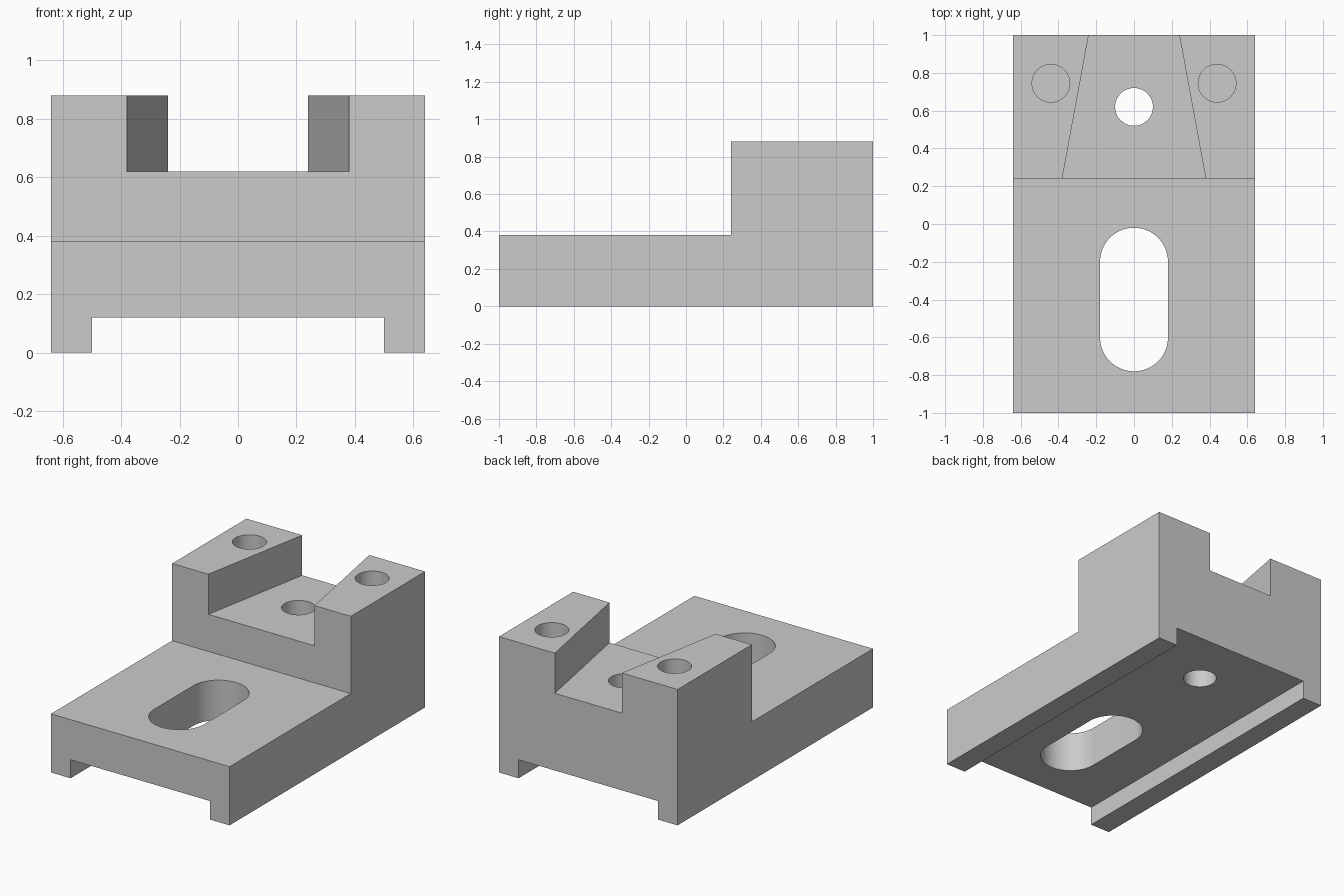
import bpy
import bmesh
import math
from mathutils import Vector

if "Cube" in bpy.data.objects:
    bpy.data.objects.remove(bpy.data.objects["Cube"], do_unlink=True)

steel = bpy.data.materials.new("plain_grey")
steel.use_nodes = True
GREY = (0.6, 0.6, 0.6, 1)
steel.diffuse_color = GREY
steel.node_tree.nodes["Principled BSDF"].inputs["Base Color"].default_value = GREY


def prism(name, outline, direction):
    """Extrude a closed outline into a solid."""
    bm = bmesh.new()
    face = bm.faces.new([bm.verts.new(p) for p in outline])
    extruded = bmesh.ops.extrude_face_region(bm, geom=[face])["geom"]
    verts = [v for v in extruded if isinstance(v, bmesh.types.BMVert)]
    bmesh.ops.translate(bm, verts=verts, vec=Vector(direction))
    bmesh.ops.recalc_face_normals(bm, faces=bm.faces)
    mesh = bpy.data.meshes.new(name)
    bm.to_mesh(mesh)
    bm.free()
    mesh.materials.append(steel)
    obj = bpy.data.objects.new(name, mesh)
    bpy.context.collection.objects.link(obj)
    return obj


def rounded_slot(name, x, y_front, y_back, radius, z0, z1, steps=32):
    """Vertical cutter; a round hole when both centres coincide."""
    points = []
    for y, start in ((y_back, 0), (y_front, math.pi)):
        last = steps if y_front == y_back else steps + 1
        for i in range(last):
            a = start + math.pi * i / steps
            points.append((x + radius * math.cos(a), y + radius * math.sin(a), z0))
    return prism(name, points, (0, 0, z1 - z0))


# Stepped block, extruded from its side profile
HALF = 0.64
side = [(-1, 0), (1, 0), (1, 0.88), (0.24, 0.88), (0.24, 0.38), (-1, 0.38)]
block = prism("stepped_fixture_block", [(-HALF, y, z) for y, z in side], (2 * HALF, 0, 0))

# Channel under the base, and tapered slot between the two upper blocks
channel = [(-0.5, -1.1, -0.1), (0.5, -1.1, -0.1), (0.5, -1.1, 0.12), (-0.5, -1.1, 0.12)]
taper = 0.14 / 0.76
near, far = 0.38 + 0.1 * taper, 0.24 - 0.1 * taper
wedge = [(-near, 0.14, 0.62), (near, 0.14, 0.62), (far, 1.1, 0.62), (-far, 1.1, 0.62)]
cutters = [
    prism("channel_cutter", channel, (0, 2.2, 0)),
    prism("tapered_slot_cutter", wedge, (0, 0, 0.5)),
    rounded_slot("long_slot_cutter", 0, -0.6, -0.2, 0.18, -0.1, 1),
    rounded_slot("centre_hole_cutter", 0, 0.62, 0.62, 0.1, -0.1, 1),
]

# Blind holes in the upper blocks
for sign, label in ((1, "left"), (-1, "right")):
    cutters.append(rounded_slot(label + "_blind_hole_cutter", sign * 0.44, 0.745, 0.745, 0.1, 0.52, 1))

# Carve the block and remove the cutters
bpy.ops.object.select_all(action="DESELECT")
bpy.context.view_layer.objects.active = block
block.select_set(True)
for cutter in cutters:
    cutter.hide_render = True
    cut = block.modifiers.new(cutter.name, "BOOLEAN")
    cut.operation = "DIFFERENCE"
    cut.solver = "EXACT"
    cut.object = cutter
    bpy.ops.object.modifier_apply(modifier=cut.name)
    bpy.data.objects.remove(cutter, do_unlink=True)

bpy.ops.object.shade_smooth_by_angle(angle=math.radians(30))
